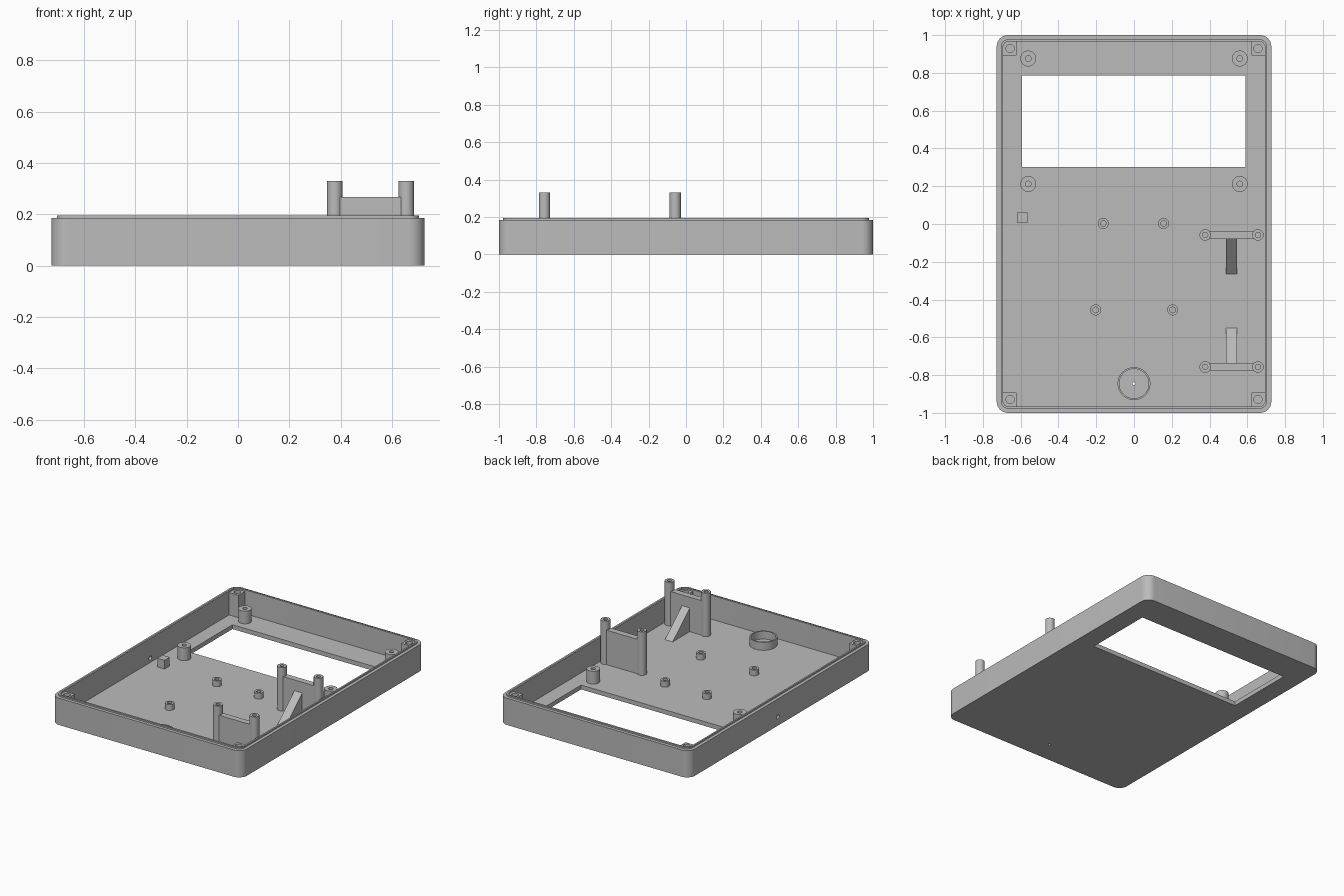
import bpy, bmesh
from math import sin, cos, pi

cube = bpy.data.objects.get("Cube")
if cube:
    bpy.data.objects.remove(cube, do_unlink=True)

GREY = (0.5, 0.5, 0.5, 1)
plastic = bpy.data.materials.new("grey_plastic")
plastic.use_nodes = True
plastic.diffuse_color = GREY
plastic.node_tree.nodes["Principled BSDF"].inputs["Base Color"].default_value = GREY

FLOOR, RIM, LIP = 0.03, 0.185, 0.195
SINK = FLOOR - 0.01      # parts start slightly inside the floor


def rounded(w, d, r, z, steps=8):
    """Loop of points around a rounded rectangle with half sizes w, d."""
    pts = []
    for q, (sx, sy) in enumerate([(1, 1), (-1, 1), (-1, -1), (1, -1)]):
        for i in range(steps + 1):
            a = (q + i / steps) * pi / 2
            pts.append((sx * (w - r) + r * cos(a), sy * (d - r) + r * sin(a), z))
    return pts


def circle(x, y, r, z, n=32):
    return [(x + r * cos(2 * pi * i / n), y + r * sin(2 * pi * i / n), z) for i in range(n)]


def loft(name, loops):
    """Join the loops in order and cap both ends."""
    bm = bmesh.new()
    rings = [[bm.verts.new(p) for p in loop] for loop in loops]
    for a, b in zip(rings, rings[1:]):
        for i in range(len(a)):
            j = (i + 1) % len(a)
            bm.faces.new((a[i], a[j], b[j], b[i]))
    bm.faces.new(rings[0][::-1])
    bm.faces.new(rings[-1])
    bmesh.ops.recalc_face_normals(bm, faces=bm.faces)
    mesh = bpy.data.meshes.new(name)
    bm.to_mesh(mesh)
    bm.free()
    mesh.materials.append(plastic)
    ob = bpy.data.objects.new(name, mesh)
    bpy.context.collection.objects.link(ob)
    return ob


def box(name, x0, x1, y0, y1, z0, z1):
    return loft(name, [[(x0, y0, z), (x1, y0, z), (x1, y1, z), (x0, y1, z)] for z in (z0, z1)])


def tube(name, x, y, r, hole, top, bottom):
    """Round post with a blind hole down to the given bottom."""
    return loft(name, [circle(x, y, r, SINK), circle(x, y, r, top),
                       circle(x, y, hole, top), circle(x, y, hole, bottom)])


def cut(ob, cutter):
    mod = ob.modifiers.new("cut", "BOOLEAN")
    mod.operation, mod.solver, mod.object = "DIFFERENCE", "EXACT", cutter
    bpy.context.view_layer.objects.active = ob
    bpy.ops.object.modifier_apply(modifier=mod.name)
    bpy.data.objects.remove(cutter, do_unlink=True)


parts = []

# Tray with stepped rim
case = loft("case_shell", [
    rounded(0.727, 1, 0.06, 0), rounded(0.727, 1, 0.06, RIM),
    rounded(0.705, 0.978, 0.04, RIM), rounded(0.705, 0.978, 0.04, LIP),
    rounded(0.694, 0.965, 0.03, LIP), rounded(0.694, 0.965, 0.03, FLOOR)])
parts.append(case)

# Display window, floor pinhole and side wall hole
cut(case, box("window_cutter", -0.593, 0.59, 0.302, 0.787, -0.1, 0.1))
cut(case, loft("pinhole_cutter", [circle(0, -0.845, 0.008, z) for z in (-0.1, 0.1)]))
side = [[(x, 0.034 + py, 0.06 + px) for px, py, _ in circle(0, 0, 0.014, 0)] for x in (-0.8, -0.65)]
cut(case, loft("side_hole_cutter", side))

# Corner screw blocks
for sx in (-1, 1):
    for sy in (-1, 1):
        xs, ys = sorted((sx * 0.622, sx * 0.7)), sorted((sy * 0.893, sy * 0.97))
        block = box("corner_block", *xs, *ys, SINK, RIM)
        cut(block, loft("screw_cutter", [circle(sx * 0.656, sy * 0.929, 0.022, z) for z in (0.08, 0.25)]))
        parts.append(block)

# Display posts
for x in (-0.56, 0.56):
    for y in (0.212, 0.876):
        parts.append(tube("display_post", x, y, 0.042, 0.015, 0.118, FLOOR))

# Short board posts
for x, y in [(-0.163, 0.003), (0.157, 0.003), (-0.203, -0.455), (0.205, -0.455)]:
    parts.append(tube("board_post", x, y, 0.029, 0.015, 0.07, FLOOR))

# Ring around the pinhole, open at the floor
ring = tube("floor_ring", 0, -0.845, 0.087, 0.078, 0.085, FLOOR + 0.001)
cut(ring, loft("ring_cutter", [circle(0, -0.845, 0.008, z) for z in (0, 0.05)]))
parts.append(ring)

# Small block beside the side hole
parts.append(box("sensor_block", -0.62, -0.565, 0.005, 0.062, SINK, 0.09))

# Two upright brackets facing each other, each with a gusset
for y, into in [(-0.058, -1), (-0.757, 1)]:
    for x in (0.377, 0.656):
        parts.append(tube("bracket_post", x, y, 0.03, 0.014, 0.33, 0.272))
    parts.append(box("bracket_plate", 0.377, 0.656, y - 0.021, y + 0.021, SINK, 0.268))
    profile = [(y, SINK), (y + into * 0.207, SINK), (y + into * 0.207, FLOOR),
               (y + into * 0.021, 0.194), (y, 0.194)]
    parts.append(loft("bracket_gusset", [[(x, py, pz) for py, pz in profile] for x in (0.487, 0.546)]))

# Smooth the round surfaces, keep edges sharp
bpy.ops.object.select_all(action="DESELECT")
for ob in parts:
    ob.select_set(True)
bpy.context.view_layer.objects.active = case
bpy.ops.object.shade_smooth_by_angle(angle=pi / 6)
